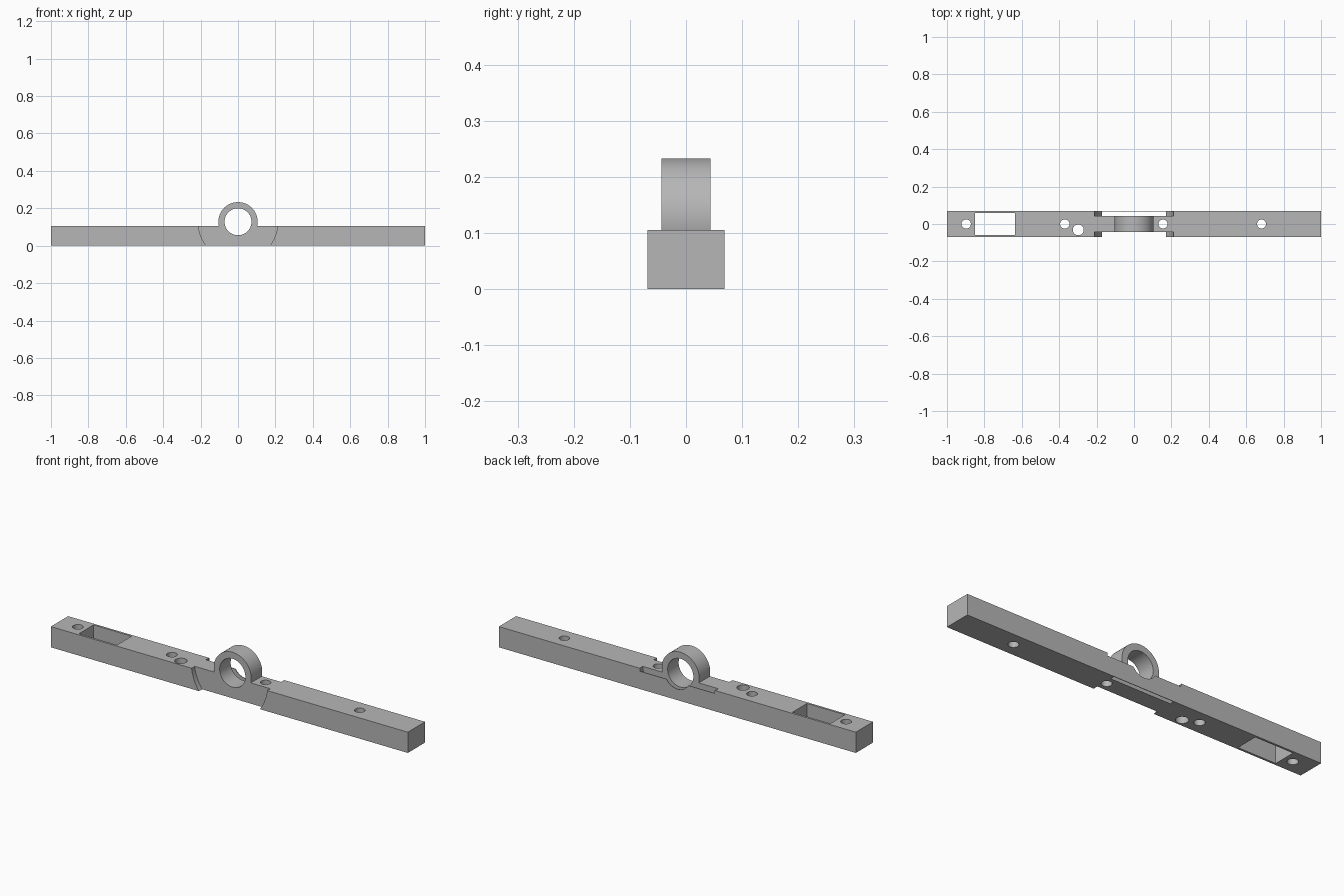
import bpy
import math

if "Cube" in bpy.data.objects:
    bpy.data.objects.remove(bpy.data.objects["Cube"], do_unlink=True)

HALF_WIDTH = 0.069
HEIGHT = 0.105
NECK = 0.044      # half thickness of the middle section and ring
RING_Z = 0.128    # height of the ring axis

grey = bpy.data.materials.new("plain_grey")
grey.use_nodes = True
grey.diffuse_color = (0.47, 0.47, 0.47, 1)
grey.node_tree.nodes["Principled BSDF"].inputs["Base Color"].default_value = (0.47, 0.47, 0.47, 1)


def finish(name):
    obj = bpy.context.object
    obj.name = name
    bpy.ops.object.transform_apply(location=True, rotation=True, scale=True)
    obj.data.materials.append(grey)
    return obj


def box(name, x, y, z):
    bpy.ops.mesh.primitive_cube_add(size=1, location=[sum(r) / 2 for r in (x, y, z)])
    bpy.context.object.scale = [r[1] - r[0] for r in (x, y, z)]
    return finish(name)


def disc(name, radius, y0, y1):
    """Cylinder along y, centred on the ring axis."""
    bpy.ops.mesh.primitive_cylinder_add(
        vertices=96, radius=radius, depth=y1 - y0,
        location=(0, (y0 + y1) / 2, RING_Z), rotation=(math.pi / 2, 0, 0))
    return finish(name)


def combine(target, tool, operation="DIFFERENCE"):
    tool.hide_render = True
    mod = target.modifiers.new(tool.name, "BOOLEAN")
    mod.operation = operation
    mod.solver = "EXACT"
    mod.object = tool
    bpy.ops.object.select_all(action="DESELECT")
    target.select_set(True)
    bpy.context.view_layer.objects.active = target
    bpy.ops.object.modifier_apply(modifier=mod.name)
    bpy.data.objects.remove(tool, do_unlink=True)


# Long square bar
bar = box("ring_mounted_bar", (-1, 1), (-HALF_WIDTH, HALF_WIDTH), (0, HEIGHT))

# Round reliefs: open at the front, a thin skin left at the back
combine(bar, disc("front_relief", 0.213, -0.2, -NECK))
combine(bar, disc("back_slot", 0.213, NECK, HALF_WIDTH - 0.003))
combine(bar, box("skin_trim", (-0.209, 0.209), (0.06, 0.1), (0.09, 0.2)))

# Ring in the middle and its bore
combine(bar, disc("ring", 0.105, -NECK, NECK), "UNION")
combine(bar, disc("bore", 0.072, -0.2, 0.2))

# Rectangular window and vertical screw holes
combine(bar, box("window", (-0.85, -0.637), (-0.058, 0.058), (-0.1, 0.3)))
for x, y, radius in ((-0.897, 0, 0.025), (-0.37, 0, 0.025), (-0.298, -0.031, 0.029),
                     (0.155, 0, 0.024), (0.682, 0, 0.024)):
    bpy.ops.mesh.primitive_cylinder_add(vertices=48, radius=radius, depth=0.4, location=(x, y, 0))
    combine(bar, finish("screw_hole"))

# One colour, sharp edges kept
bar.data.materials.clear()
bar.data.materials.append(grey)
for face in bar.data.polygons:
    face.material_index = 0
bpy.ops.object.shade_smooth_by_angle(angle=math.radians(30))
